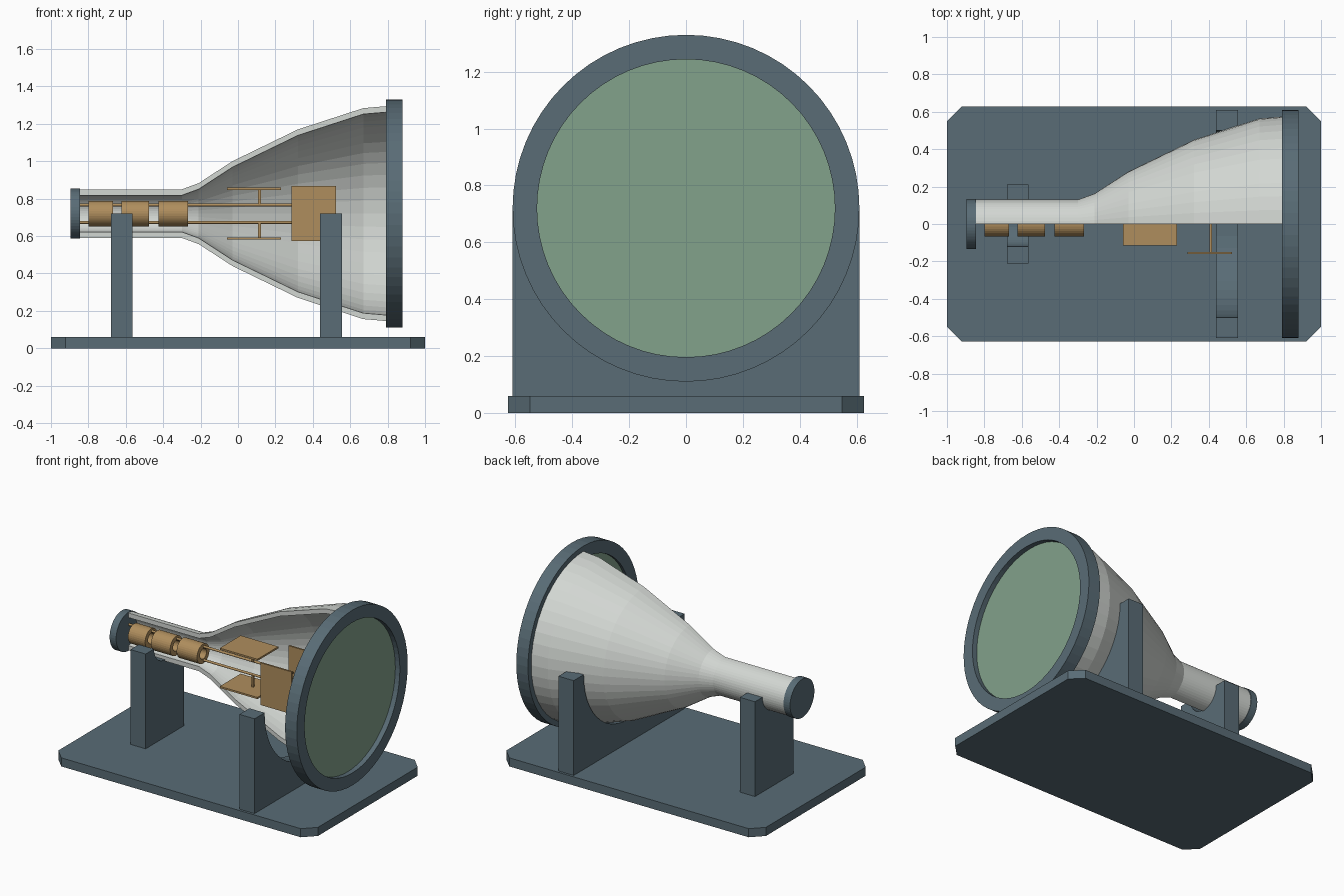
import bpy, bmesh
from math import sin, cos, pi
from mathutils import Matrix, Vector

cube = bpy.data.objects.get("Cube")
if cube:
    bpy.data.objects.remove(cube, do_unlink=True)

AXIS = 0.72   # height of the tube axis
SEG = 48


def material(name, rgb):
    m = bpy.data.materials.new(name)
    m.use_nodes = True
    m.diffuse_color = (*rgb, 1)
    m.node_tree.nodes["Principled BSDF"].inputs["Base Color"].default_value = (*rgb, 1)
    return m


slate = material("slate blue", (0.1, 0.15, 0.18))
glass = material("pale glass", (0.65, 0.68, 0.65))
brass = material("brass", (0.43, 0.27, 0.11))
green = material("phosphor green", (0.225, 0.36, 0.26))


def finish(name, bm, mat):
    bmesh.ops.recalc_face_normals(bm, faces=bm.faces)
    mesh = bpy.data.meshes.new(name)
    bm.to_mesh(mesh)
    bm.free()
    mesh.materials.append(mat)
    obj = bpy.data.objects.new(name, mesh)
    bpy.context.collection.objects.link(obj)
    return obj


def box(name, low, high, mat):
    bm = bmesh.new()
    bmesh.ops.create_cube(bm, size=1)
    low, high = Vector(low), Vector(high)
    bmesh.ops.scale(bm, vec=high - low, verts=bm.verts)
    bmesh.ops.translate(bm, vec=(low + high) / 2, verts=bm.verts)
    return finish(name, bm, mat)


def disc(name, x0, x1, r, mat, y=0, z=AXIS, seg=SEG):
    """Solid cylinder lying along x."""
    bm = bmesh.new()
    place = Matrix.Translation(((x0 + x1) / 2, y, z)) @ Matrix.Rotation(pi / 2, 4, "Y")
    bmesh.ops.create_cone(bm, cap_ends=True, segments=seg, radius1=r, radius2=r,
                          depth=x1 - x0, matrix=place)
    return finish(name, bm, mat)


def shell(name, outer, wall, mat, half=False, seg=SEG):
    """Walled tube around the axis; half keeps only the rear side."""
    profile = outer + [(x, r - wall) for x, r in reversed(outer)]
    n, m = len(profile), len(outer)
    steps = seg // 2 + 1 if half else seg
    bm = bmesh.new()
    rows = []
    for i in range(steps):
        a = -pi / 2 + 2 * pi * i / seg
        rows.append([bm.verts.new((x, r * cos(a), AXIS + r * sin(a))) for x, r in profile])
    for i in range(steps - 1 if half else steps):
        a, b = rows[i], rows[(i + 1) % steps]
        for j in range(n):
            k = (j + 1) % n
            bm.faces.new((a[j], a[k], b[k], b[j]))
    if half:
        for row in (rows[0], rows[-1]):
            for j in range(m - 1):
                bm.faces.new((row[j], row[j + 1], row[n - 2 - j], row[n - 1 - j]))
    return finish(name, bm, mat)


def prism(name, points, direction, mat):
    bm = bmesh.new()
    face = bm.faces.new([bm.verts.new(p) for p in points])
    new = bmesh.ops.extrude_face_region(bm, geom=[face])["geom"]
    bmesh.ops.translate(bm, vec=direction,
                        verts=[v for v in new if isinstance(v, bmesh.types.BMVert)])
    return finish(name, bm, mat)


# base plate with clipped corners
BX, BY, CUT = 1.0, 0.627, 0.078
corners = []
for sx, sy in ((1, 1), (-1, 1), (-1, -1), (1, -1)):
    pair = [(sx * BX, sy * (BY - CUT), 0), (sx * (BX - CUT), sy * BY, 0)]
    corners += pair if sx * sy > 0 else pair[::-1]
prism("base_plate", corners, (0, 0, 0.06), slate)


# cradles with a half-round seat
def cradle(name, x0, x1, width, seat):
    arc = [(x0, seat * cos(pi * i / 24), AXIS - seat * sin(pi * i / 24)) for i in range(25)]
    points = [(x0, -width, AXIS), (x0, -width, 0.05), (x0, width, 0.05), (x0, width, AXIS)]
    prism(name, points + arc, (x1 - x0, 0, 0), slate)


cradle("neck_cradle", -0.68, -0.563, 0.212, 0.12)
cradle("cone_cradle", 0.438, 0.555, 0.61, 0.5)

# cut-open glass envelope
envelope = [(-0.85, 0.13), (-0.3, 0.13), (-0.21, 0.163), (-0.03, 0.28),
            (0.32, 0.45), (0.67, 0.564), (0.8, 0.575)]
shell("glass_envelope", envelope, 0.032, glass, half=True)

# end cap, screen and its rim
disc("end_cap", -0.895, -0.845, 0.134, slate)
shell("screen_rim", [(0.79, 0.61), (0.88, 0.61)], 0.086, slate, seg=64)
disc("screen", 0.81, 0.845, 0.53, green, seg=64)

# electron gun tubes
for i, (x0, x1) in enumerate(((-0.8, -0.668), (-0.622, -0.475), (-0.425, -0.268))):
    shell(f"gun_tube_{i + 1}", [(x0, 0.068), (x1, 0.068)], 0.032, brass, seg=32)

# support rods, deflection plates and their stems
for side, s in (("upper", 1), ("lower", -1)):
    disc(f"{side}_rod", -0.85, 0.42, 0.008, brass, y=0.008, z=AXIS + s * 0.047, seg=12)
    z = AXIS + s * 0.133
    box(f"{side}_plate", (-0.06, -0.115, z - 0.006), (0.23, 0.115, z + 0.006), brass)
    z0, z1 = sorted((z, AXIS + s * 0.047))
    box(f"{side}_stem", (0.108, -0.007, z0), (0.122, 0.007, z1), brass)
for side, s in (("front", -1), ("rear", 1)):
    y = s * 0.155
    box(f"{side}_plate", (0.285, y - 0.006, AXIS - 0.147), (0.525, y + 0.006, AXIS + 0.147), brass)
    y0, y1 = sorted((y, 0))
    box(f"{side}_stem", (0.403, y0, AXIS - 0.007), (0.417, y1, AXIS + 0.007), brass)
